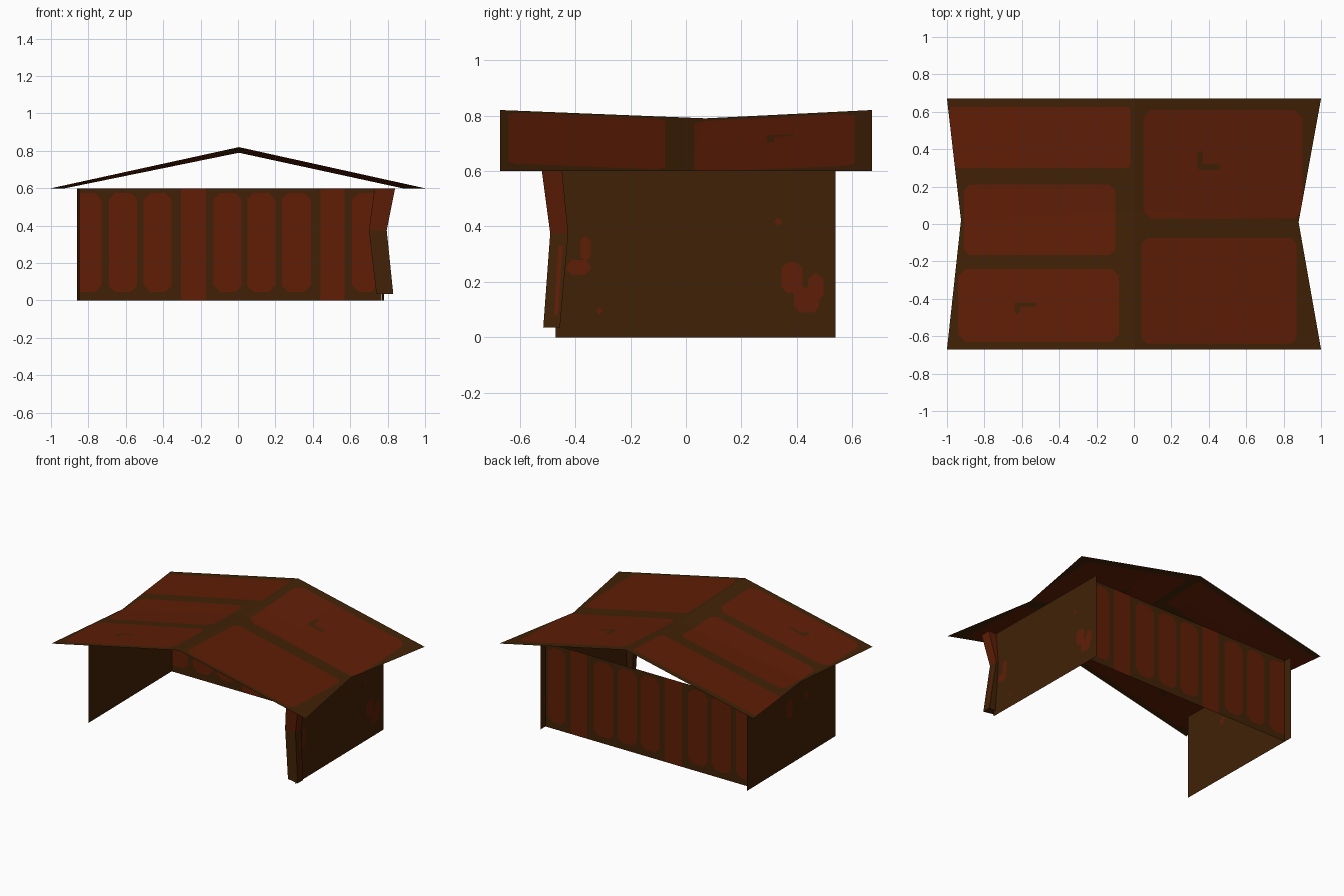
import bpy, bmesh
from mathutils import Vector

if "Cube" in bpy.data.objects:
    bpy.data.objects.remove(bpy.data.objects["Cube"])


def material(name, rgb):
    m = bpy.data.materials.new(name)
    m.diffuse_color = (*rgb, 1)
    m.use_nodes = True
    m.node_tree.nodes["Principled BSDF"].inputs["Base Color"].default_value = m.diffuse_color
    return m


MATS = [material("brown trim", (0.052, 0.0155, 0.0018)),
        material("rust red", (0.115, 0.0125, 0.0018))]


def finish(name, bm):
    me = bpy.data.meshes.new(name)
    bm.to_mesh(me)
    bm.free()
    for m in MATS:
        me.materials.append(m)
    ob = bpy.data.objects.new(name, me)
    bpy.context.collection.objects.link(ob)


def cut(bm, faces, co, no):
    geom = set(faces)
    for f in faces:
        geom.update(f.verts)
        geom.update(f.edges)
    bmesh.ops.bisect_plane(bm, geom=list(geom), dist=1e-5, plane_co=co, plane_no=no)


def sheet(name, verts, faces, axes, panels):
    """Flat sheet cut along painted panels (u0, u1, v0, v1, corner, colour)."""
    a, b = axes
    bm = bmesh.new()
    vs = [bm.verts.new(v) for v in verts]
    for f in faces:
        bm.faces.new([vs[i] for i in f])

    def vec(u, v):
        p = Vector((0, 0, 0))
        p[a], p[b] = u, v
        return p

    def inside(f, p, chamfer=True):
        c = f.calc_center_median()
        du = min(c[a] - p[0], p[1] - c[a])
        dv = min(c[b] - p[2], p[3] - c[b])
        return du > 0 and dv > 0 and (not chamfer or du + dv > p[4])

    for p in panels:
        for u in p[:2]:
            cut(bm, bm.faces[:], vec(u, 0), vec(1, 0))
        for v in p[2:4]:
            cut(bm, bm.faces[:], vec(0, v), vec(0, 1))
    # clip the panel corners
    for p in panels:
        for u, su in ((p[0], 1), (p[1], -1)):
            for v, sv in ((p[2], 1), (p[3], -1)):
                inner = [f for f in bm.faces if inside(f, p, False)]
                if p[4] > 0 and inner:
                    cut(bm, inner, vec(u + su * p[4], v), vec(su, sv))
    for p in panels:
        for f in bm.faces:
            if inside(f, p):
                f.material_index = p[5]
    finish(name, bm)


# roof: gabled sheet pinched and sagging at the middle
roof = [(-1, -.67, .6), (.005, -.67, .82), (1, -.67, .6),
        (-.925, .02, .6), (.005, .07, .79), (.88, .01, .6),
        (-1, .67, .6), (.005, .67, .82), (1, .67, .6)]
sheet("roof", roof, [(0, 1, 4, 3), (1, 2, 5, 4), (3, 4, 7, 6), (4, 5, 8, 7)], (0, 1), [
    (-.985, -.02, .30, .625, .01, 1),
    (-.91, -.10, -.165, .21, .03, 1),
    (-.94, -.08, -.63, -.24, .04, 1),
    (.05, .90, .03, .61, .04, 1),
    (.04, .87, -.64, -.075, .03, 1),
    # small curl marks
    (.34, .37, .30, .39, .01, 0), (.34, .46, .29, .32, .01, 0),
    (-.64, -.52, -.44, -.42, 0, 0), (-.64, -.61, -.48, -.42, .01, 0)])

# back wall with upright boards, set in from the side walls' back edges
BACK = .482
boards = [(-.9, -.73), (-.69, -.54), (-.505, -.355), (-.13, .02),
          (.05, .20), (.235, .39), (.61, .75)]
panels = [(u, v, .045, .575, .035, 1) for u, v in boards]
panels += [(u, v, -.01, .61, 0, 1) for u, v in ((-.305, -.17), (.44, .57))]
sheet("back_wall", [(-.857, BACK, 0), (.768, BACK, 0), (.768, BACK, .6), (-.857, BACK, .6)],
      [(0, 1, 2, 3)], (0, 2), panels)


# side walls with worn patches
def side_wall(name, front, back, patches):
    verts = [(*front, 0), (*back, 0), (*back, .6), (*front, .6)]
    sheet(name, verts, [(0, 1, 2, 3)], (1, 2), [(*p, .02, 1) for p in patches])


side_wall("right_wall", (.78, -.47), (.769, .54), [
    (.345, .42, .16, .27), (.39, .48, .09, .18), (.44, .495, .13, .23),
    (-.43, -.345, .225, .28), (-.38, -.345, .27, .37),
    (.315, .35, .40, .435), (-.33, -.295, .08, .11)])
side_wall("left_wall", (-.847, -.47), (-.86, .54), [
    (.02, .09, .33, .46), (-.16, -.11, .4, .45)])

# crooked front post, red above the bend, front face turned slightly
TURN = .02
rings = [(.74, .83, -.515, -.455, .035), (.70, .795, -.49, -.425, .375),
         (.73, .84, -.52, -.447, .6)]
bm = bmesh.new()
loops = [[bm.verts.new(c) for c in
          ((x0, y0 + TURN, z), (x1, y0, z), (x1, y1, z), (x0, y1, z))]
         for x0, x1, y0, y1, z in rings]
for lo, hi in zip(loops, loops[1:]):
    for i in range(4):
        j = (i + 1) % 4
        bm.faces.new((lo[i], lo[j], hi[j], hi[i]))
bm.faces.new(loops[0][::-1])
bm.faces.new(loops[-1])
# worn red streak low on the right side
bm.faces.new([bm.verts.new(c) for c in (
    (.8285, -.475, .08), (.8285, -.462, .08), (.8025, -.446, .33), (.8025, -.46, .33))])
for f in bm.faces:
    streak = f.calc_area() < .004 and abs(f.normal.z) < .5
    f.material_index = int(f.calc_center_median().z > .375 or streak)
finish("front_post", bm)
